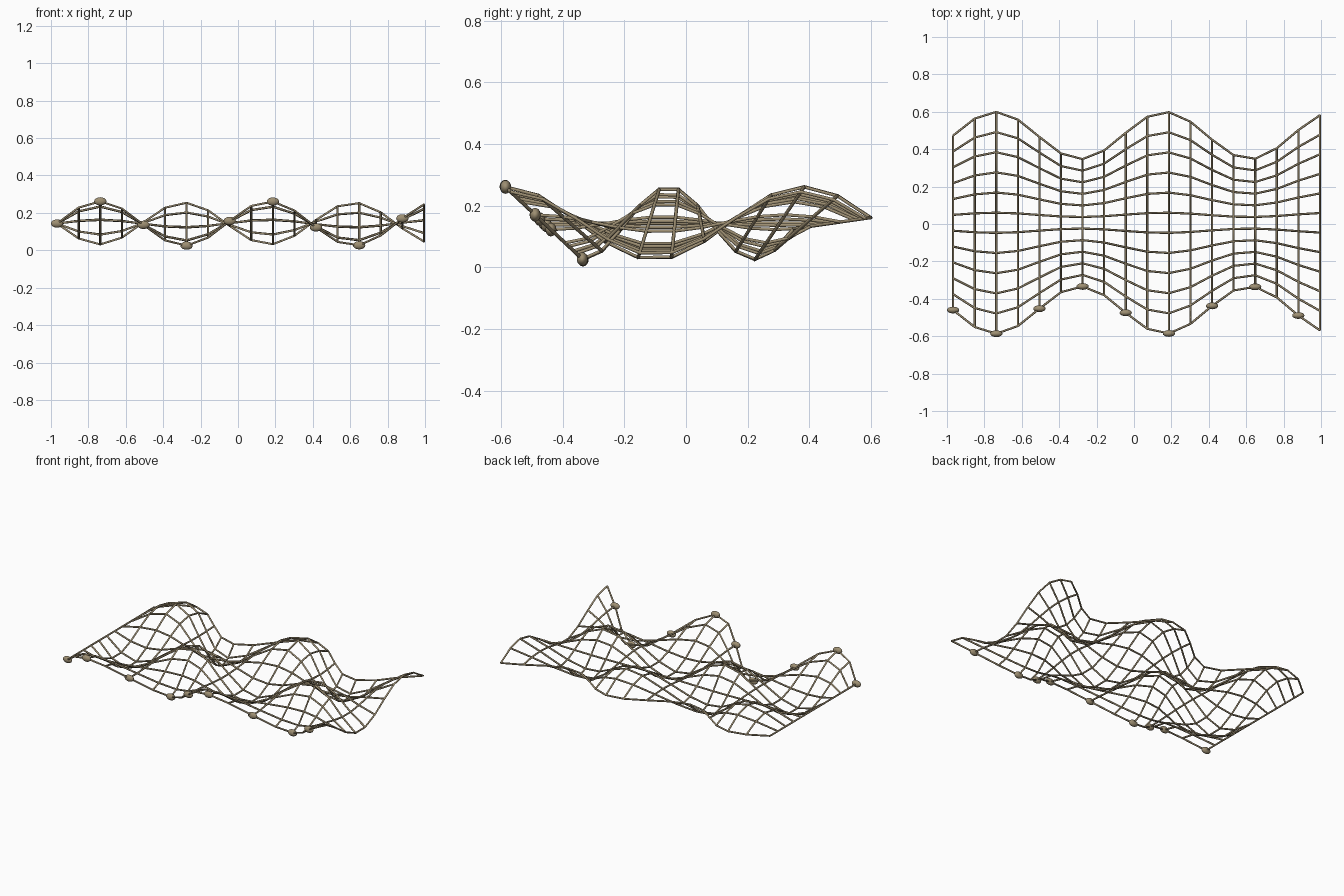
import bpy
from math import sin, cos

cube = bpy.data.objects.get("Cube")
if cube:
    bpy.data.objects.remove(cube, do_unlink=True)

COLS, ROWS = 18, 12
TUBE = 0.0058

rope_mat = bpy.data.materials.new("khaki_rope")
rope_mat.use_nodes = True
colour = (0.34, 0.275, 0.17, 1)
rope_mat.diffuse_color = colour
bsdf = rope_mat.node_tree.nodes["Principled BSDF"]
bsdf.inputs["Base Color"].default_value = colour
bsdf.inputs["Roughness"].default_value = 0.7


def knot(i, j):
    """Position of the net crossing at column i, row j."""
    wave = sin(0.8 * i)
    half_width = 0.4665 + 0.1265 * wave
    return (-0.967 + 1.961 * i / (COLS - 1),
            0.0065 + half_width * (2 * j / (ROWS - 1) - 1),
            0.143 + 0.1187 * wave * cos(0.7 * j))


def strands(name, lines):
    """Round cords following a list of polylines."""
    curve = bpy.data.curves.new(name, "CURVE")
    curve.dimensions = "3D"
    curve.bevel_depth = TUBE
    curve.bevel_resolution = 1
    curve.use_fill_caps = True
    for line in lines:
        spline = curve.splines.new("POLY")
        spline.points.add(len(line) - 1)
        for point, co in zip(spline.points, line):
            point.co = (*co, 1)
    curve.materials.append(rope_mat)
    obj = bpy.data.objects.new(name, curve)
    bpy.context.collection.objects.link(obj)


# Net cords running both ways
strands("long_cords", [[knot(i, j) for i in range(COLS)] for j in range(ROWS)])
strands("cross_cords", [[knot(i, j) for j in range(ROWS)] for i in range(COLS)])

# Floats on every second knot of the front edge
for i in range(0, COLS, 2):
    bpy.ops.mesh.primitive_uv_sphere_add(segments=16, ring_count=10, radius=1,
                                         location=knot(i, 0))
    bead = bpy.context.object
    bead.name = f"float_{i // 2 + 1}"
    bead.scale = (0.033, 0.018, 0.022)
    bead.data.materials.append(rope_mat)
    bpy.ops.object.shade_smooth()
